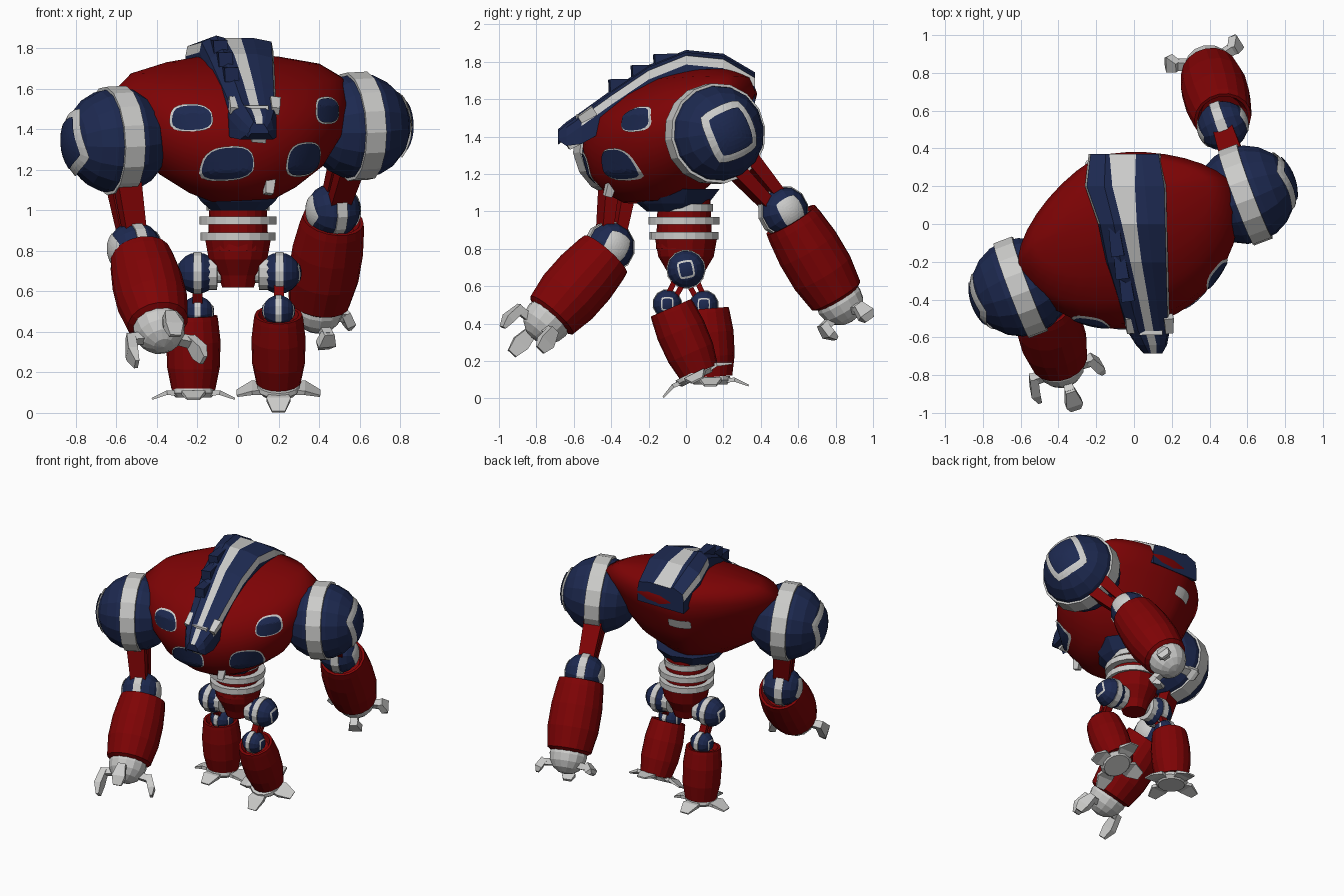
import bpy, bmesh, math
from mathutils import Vector as V, Matrix

if "Cube" in bpy.data.objects:
    bpy.data.objects.remove(bpy.data.objects["Cube"])

def material(name, col):
    m = bpy.data.materials.new(name)
    m.diffuse_color = (*col, 1)
    m.use_nodes = True
    m.node_tree.nodes["Principled BSDF"].inputs["Base Color"].default_value = m.diffuse_color
    return m

RED = material("dark red", (0.21, 0.001, 0.0015))
BLUE = material("navy blue", (0.012, 0.022, 0.08))
GREY = material("light grey", (0.6, 0.6, 0.59))
SIDE = V((0.936, 0.352, 0.05)).normalized()      # torso's sideways axis
TORSO = V((-0.042, -0.016, 0))

def make(name, verts, faces, mats, ids=None, smooth=False, solid=True):
    me = bpy.data.meshes.new(name)
    me.from_pydata([tuple(v) for v in verts], [], faces)
    for m in mats:
        me.materials.append(m)
    for i, p in enumerate(me.polygons):
        p.material_index = ids[i] if ids else 0
        p.use_smooth = smooth
    if solid:
        bm = bmesh.new()
        bm.from_mesh(me)
        bmesh.ops.recalc_face_normals(bm, faces=bm.faces)
        bm.to_mesh(me)
        bm.free()
    ob = bpy.data.objects.new(name, me)
    bpy.context.collection.objects.link(ob)
    return ob

def loft(name, rings, mats, rule=None, smooth=False):
    n = len(rings[0])
    verts = [v for r in rings for v in r]
    faces, ids = [], []
    for i in range(len(rings) - 1):
        for j in range(n):
            k = (j + 1) % n
            faces.append((i*n + j, i*n + k, i*n + n + k, i*n + n + j))
            ids.append(rule(i, j) if rule else 0)
    last = (len(rings) - 1) * n
    faces += [tuple(range(n)), tuple(range(last, last + n))]
    return make(name, verts, faces, mats, ids + [0, 0], smooth)

def frame(p0, p1, side):
    z = (V(p1) - V(p0)).normalized()
    x = (V(side) - z * z.dot(V(side))).normalized()
    return x, z.cross(x), z

def lathe(name, p0, p1, profile, mat, seg=16, side=(0, 0.3, 1)):
    """Profile of (fraction along axis, radius) spun around p0-p1."""
    x, y, _ = frame(p0, p1, side)
    rings = [[V(p0).lerp(V(p1), t) + (x*math.cos(a) + y*math.sin(a)) * r
              for a in (2*math.pi*k/seg for k in range(seg))] for t, r in profile]
    return loft(name, rings, [mat])

def beam(name, pts, sizes, mat, side=SIDE):
    """Rectangular bar through points, with half width and half height at each."""
    rings = []
    for i, p in enumerate(pts):
        a, b = pts[max(i-1, 0)], pts[min(i+1, len(pts)-1)]
        x, y, _ = frame(a, b, side)
        w, h = sizes[i]
        rings.append([V(p) + x*w*s + y*h*t for s, t in ((-1, -1), (1, -1), (1, 1), (-1, 1))])
    return loft(name, rings, [mat])

def patch(name, fn, hw, hh, power, mat, centre, turn=0):
    """Thin rounded plate following the surface fn(s, t)."""
    n, steps = 24, 5
    verts, faces = [fn(0, 0)], []
    for k in range(1, steps + 1):
        for j in range(n):
            c, s = math.cos(2*math.pi*j/n), math.sin(2*math.pi*j/n)
            f = k/steps / (abs(c)**power + abs(s)**power)**(1/power)
            p, q = c*f*hw, s*f*hh
            verts.append(fn(p*math.cos(turn) - q*math.sin(turn), p*math.sin(turn) + q*math.cos(turn)))
    for j in range(n):
        m = (j + 1) % n
        faces.append((0, 1 + j, 1 + m))
        for k in range(steps - 1):
            o = 1 + k*n
            faces.append((o + j, o + n + j, o + n + m, o + m))
    d = verts[0] - V(centre)
    if (verts[1] - verts[0]).cross(verts[1 + n//4] - verts[0]).dot(d) < 0:
        faces = [f[::-1] for f in faces]
    make(name, verts, faces, [mat], solid=False)

def joint(name, c, r, axis, outs, seg=16, band=0.2, plates=((.46, GREY), (.33, BLUE)), turn=.2):
    """Faceted ball with a belt and plates on the listed sides."""
    c, axis = V(c), V(axis).normalized()
    prof = [(0.5 - 0.5*math.cos(math.pi*k/10), max(r*math.sin(math.pi*k/10), 0.001)) for k in range(11)]
    lathe(name + "_ball", c - axis*r, c + axis*r, prof, BLUE, seg)
    rb, h = r*1.025, r*band
    lathe(name + "_belt", c - axis*h, c + axis*h, [(0, r*.9), (0, rb), (1, rb), (1, r*.9)], GREY, seg)
    for out in outs:
        n = axis * out
        x, y, _ = frame((0, 0, 0), n, (0, 0, 1))
        for i, (size, m) in enumerate(plates):
            fn = lambda s, t, o=1.03 + .025*i: c + (n*r + x*s + y*t).normalized() * r * o
            patch(f"{name}_plate", fn, r*size*1.12, r*size, 12, m, c, turn)

# torso: z, half width, front, back
KEYS = [(1.05, .16, -.33, -.03), (1.10, .27, -.42, .10), (1.2, .42, -.50, .22), (1.35, .53, -.53, .31),
        (1.5, .58, -.50, .37), (1.62, .60, -.36, .40), (1.70, .49, -.22, .37), (1.745, .29, -.08, .3), (1.765, .12, .02, .2)]

def torso_point(u, v, z):
    return TORSO + V((u*.936 - v*.352, u*.352 + v*.936, z + .05*u))

def on_torso(u, z, sign, off):
    e = 2 if sign < 0 else 1.5
    for k0, k1 in zip(KEYS, KEYS[1:]):
        if k0[0] <= z <= k1[0]:
            f = (z - k0[0]) / (k1[0] - k0[0])
            a, vf, vb = (p + (q - p)*f for p, q in zip(k0[1:], k1[1:]))
            d = max(0, 1 - abs(u/a)**e)**(1/e)
            return torso_point(u, (vf + vb)/2 + sign*((vb - vf)/2 * d + off), z)

def section(z, a, f, b):
    """Rounded front half, more pointed back half."""
    pts = []
    for k in range(36):
        c, s = math.cos(2*math.pi*k/36), math.sin(2*math.pi*k/36)
        e = 1 if s < 0 else 2/1.5
        pts.append(torso_point(a*math.copysign(abs(c)**e, c), (f+b)/2 + (b-f)/2*math.copysign(abs(s)**e, s), z))
    return pts

loft("torso", [section(*k) for k in KEYS], [RED], smooth=True)

# chest windows and back vent
for label, u, z, w, h in (("lower", -.185, 1.24, .115, .078), ("lower", .222, 1.24, .102, .078),
                          ("upper", -.355, 1.475, .084, .06), ("upper", .365, 1.475, .074, .06)):
    for part, g, off, m in (("frame", .008, .008, GREY), ("pane", 0, .014, BLUE)):
        patch(f"{label}_window_{part}", lambda p, q, o=off: on_torso(u + p*(1 - q), z + q, -1, o),
              w + g, h + g, 2.8, m, torso_point(0, 0, z))
patch("back_vent", lambda p, q: on_torso(p, 1.455 + q, 1, .01), .08, .035, 8, GREY, torso_point(0, 0, 1.455))
beam("belly_vent", [(.155, -.40, 1.15), (.15, -.42, 1.08)], [(.025, .025), (.02, .02)], GREY)

# underside collar, waist and pelvis
lathe("collar", (0, -.07, 1.0), (0, -.07, 1.12), [(0, .14), (.35, .19), (1, .25)], BLUE, 10)
lathe("waist", (0, -.01, .8), (0, -.01, 1.1), [(0, .15), (1, .14)], RED, 20)
for z, r in ((.87, .185), (.95, .19), (1.02, .155)):
    lathe("waist_ring", (0, -.01, z - .02), (0, -.01, z + .02), [(0, .1), (0, r), (1, r), (1, .1)], GREY, 20)
lathe("pelvis", (0, 0, .62), (0, 0, .85), [(0, .08), (.25, .1), (.6, .148), (1, .165)], RED, 14)
for s in (-1, 1):
    lathe("hip_axle", (0, 0, .69), (s*.2, 0, .69), [(0, .05), (.5, .05), (.52, .085), (1, .085)], GREY, 12)

# crest: y, top z, bottom z, left x, centre x, right x, stripe half width
CREST = [(.37, 1.725, 1.57, -.24, -.06, .14, .07), (.20, 1.825, 1.64, -.26, -.055, .17, .06), (0, 1.845, 1.66, -.19, -.025, .175, .04),
         (-.2, 1.765, 1.58, -.15, .01, .18, .03), (-.4, 1.63, 1.45, -.09, .05, .185, .025),
         (-.56, 1.515, 1.36, -.04, .08, .19, .022), (-.64, 1.46, 1.35, .01, .1, .175, .02), (-.685, 1.42, 1.38, .05, .105, .15, .015)]
rings = [[V(p) for p in ((l, y, b), (l, y, z - .065), (l + .01, y, z - .015), ((l + c)/2, y, z + .018), (c - w, y, z + .006),
                         (c + w, y, z + .006), ((c + r)/2, y, z + .006), (r - .01, y, z - .012), (r, y, max(z - .06, b + .01)), (r, y, b))]
         for y, z, b, l, c, r, w in CREST]
loft("crest", rings, [BLUE, GREY], lambda i, j: int(j == 4 or (j == 1 and i < 2) or (j == 7 and i < 5)))
for x, y, z in ((-.085, -.17, 1.835), (-.06, -.29, 1.775), (-.03, -.41, 1.70)):
    beam("crest_fin", [(x - .03, y + .22, z - .02), (x, y, z - .03)], [(.025, .03), (.035, .035)], BLUE)
for x in (-.022, .182):
    beam("eye", [(x, -.49, 1.54), (x + .003, -.57, 1.49)], [(.026, .026), (.02, .02)], GREY)
beam("brow", [(.03, -.575, 1.505), (.15, -.575, 1.505)], [(.012, .012)]*2, GREY, (0, 1, 0))
beam("chin", [(.1, -.57, 1.39), (.105, -.635, 1.35)], [(.045, .025), (.035, .02)], GREY)

# arms: shoulder, elbow, forearm top, hand, claw tips
ARMS = [("left", -1, (-.6, -.335, 1.345), (-.51, -.41, .81), (-.48, -.43, .77), (-.39, -.74, .42),
         ((-.5, -.93, .24), (-.17, -.78, .26), (-.31, -.98, .38))),
        ("right", 1, (.59, .155, 1.415), (.47, .52, 1.0), (.47, .56, .955), (.395, .82, .52),
         ((.42, .80, .32), (.54, .98, .42), (.17, .86, .45)))]
for n, s, sh, el, top, hand, tips in ARMS:
    joint(n + "_shoulder", sh, .263, SIDE, [s], plates=((.6, GREY), (.4, BLUE)), turn=.4)
    joint(n + "_elbow", el, .134, SIDE, [-1, 1], 12, plates=((.55, GREY),), turn=.5*s)
    for k in (-1, 1):
        off = frame(sh, el, SIDE)[1] * k
        beam(n + "_upper_arm", [V(sh) + off*.06, V(el) + off*.035], [(.07, .045), (.05, .028)], RED)
    H, T = V(hand), V(top)
    lathe(n + "_forearm", T, H, [(.1, .11), (0, .135), (0, .152), (.08, .16), (.35, .175), (.65, .175), (.93, .152), (.97, .12)], RED, 18)
    a = (H - T).normalized()
    prof = [(.5 - .5*math.cos(math.pi*k/8), max(.13*math.sin(math.pi*k/8), .001)) for k in range(9)]
    lathe(n + "_hand", H - a*.13, H + a*.13, prof, GREY, 14)
    for p in tips:
        d = V(p) - H
        r = (d - a*a.dot(d)).normalized()
        w = a.cross(r)
        knuckle = H + r*.155 + a*.07
        beam(n + "_finger", [H + r*.08 + a*.06, knuckle], [(.022, .022), (.026, .022)], GREY, w)
        beam(n + "_claw", [knuckle - a*.02, knuckle.lerp(V(p), .55) + r*.012, V(p)],
             [(.026, .022), (.046, .024), (.028, .01)], GREY, w)

# legs: hip, knee, shin top, shin bottom, foot centre, foot pitch
LEGS = [("left", -1, (-.2, 0, .69), (-.2, .096, .5), (-.22, .11, .48), (-.22, .14, .115), (-.22, .13, .095), 0),
        ("right", 1, (.205, 0, .69), (.2, -.10, .505), (.2, -.08, .485), (.2, .07, .14), (.2, .05, .12), .46)]
for n, s, hip, knee, top, bot, foot, pitch in LEGS:
    joint(n + "_hip", hip, .103, (1, 0, 0), [s], 14)
    joint(n + "_knee", knee, .078, (1, 0, 0), [-1, 1], 12, turn=0)
    for k in (-1, 1):
        off = V((0, k*.03, 0))
        beam(n + "_thigh", [V(hip) + off, V(knee) + off*.7], [(.025, .014)]*2, RED, (1, 0, 0))
    lathe(n + "_shin", top, bot, [(.1, .08), (0, .1), (0, .118), (.06, .122), (.35, .134), (.7, .13), (1, .108)], RED, 16)
    M = Matrix.Translation(foot) @ Matrix.Rotation(pitch, 4, 'X')
    lathe(n + "_foot", M @ V((0, 0, -.02)), M @ V((0, 0, .025)), [(0, .09), (.5, .11), (1, .105)], GREY, 14)
    for k in range(4):
        R = M @ Matrix.Rotation(k*math.pi/2, 4, 'Z')
        side = (R.to_3x3() @ V((1, 0, 0)))
        beam(n + "_toe", [R @ V((0, -d, z)) for d, z in ((.06, 0), (.13, .005), (.205, -.026))],
             [(.04, .014), (.06, .011), (.032, .005)], GREY, side)
